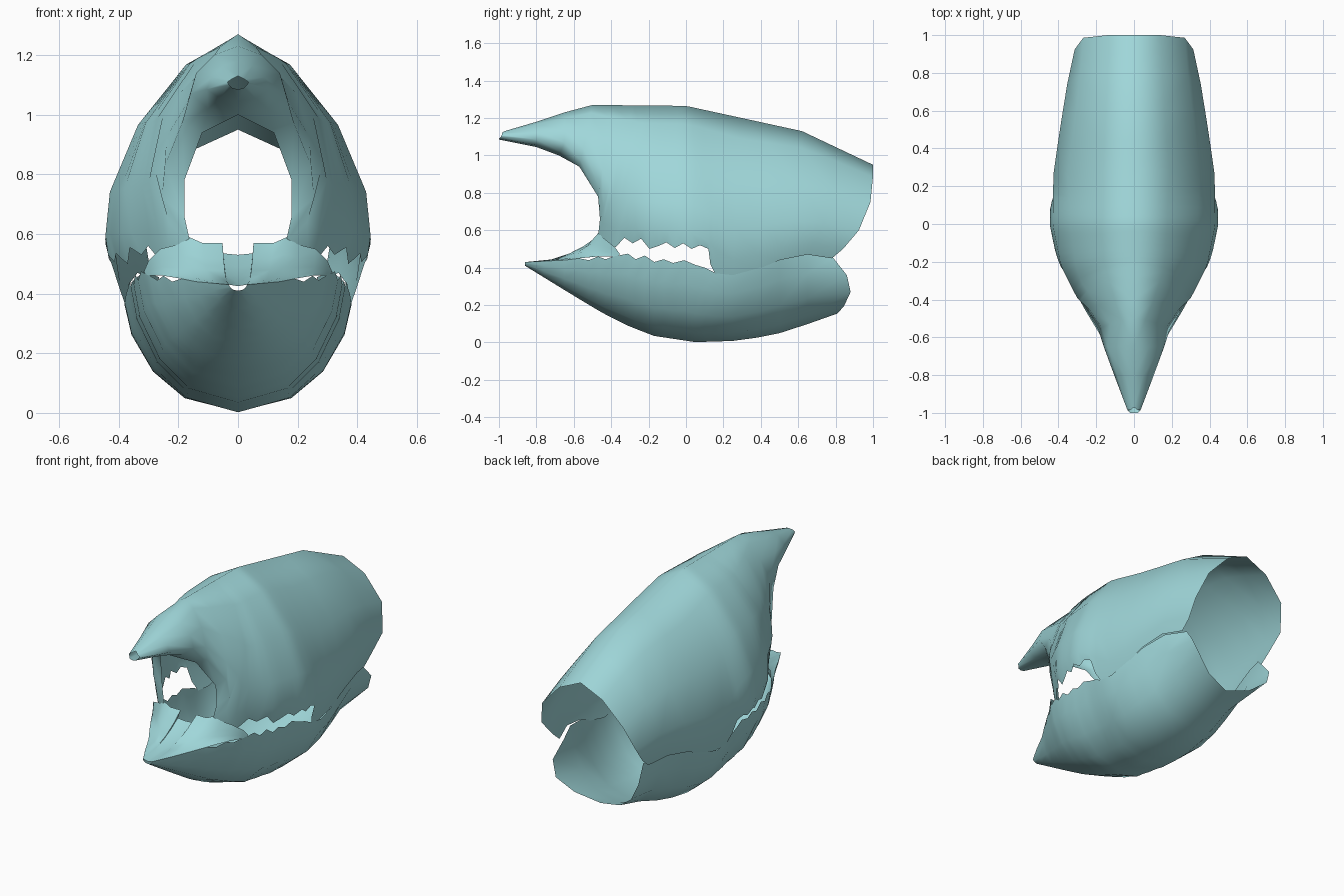
import bpy, math

# Pale teal shell colour
shell_mat = bpy.data.materials.new("pale_teal")
shell_mat.diffuse_color = (.35, .68, .70, 1)


def interp(table, t):
    """Piecewise linear lookup in a list of (t, value)."""
    if t <= table[0][0]:
        return table[0][1]
    for (a, va), (b, vb) in zip(table, table[1:]):
        if t <= b:
            return va + (vb - va) * (t - a) / (b - a)
    return table[-1][1]


def skin(name, rows, angle=65):
    """Skin equal-length half rows and mirror them across x = 0."""
    n = len(rows[0])
    verts = [p for r in rows for p in r]
    faces = [(i * n + k, i * n + k + 1, (i + 1) * n + k + 1, (i + 1) * n + k)
             for i in range(len(rows) - 1) for k in range(n - 1)]
    me = bpy.data.meshes.new(name)
    me.from_pydata(verts, [], faces)
    me.validate()
    me.materials.append(shell_mat)
    ob = bpy.data.objects.new(name, me)
    bpy.context.collection.objects.link(ob)
    m = ob.modifiers.new("mirror", 'MIRROR')
    m.merge_threshold = 0.002
    bpy.context.view_layer.objects.active = ob
    ob.select_set(True)
    bpy.ops.object.modifier_apply(modifier=m.name)
    bpy.ops.object.shade_smooth_by_angle(angle=math.radians(angle))
    ob.select_set(False)
    return ob


# Upper shell: side profile, plan width, skirt height and arch section
TOP = [(-.5, 1.27), (0, 1.265), (.62, 1.13), (1, .95)]
WIDTH = [(-.7, .16), (-.5, .22), (-.4, .30), (-.22, .40), (0, .45),
         (.3, .43), (.6, .385), (.9, .33), (1, .30)]
REF = [(-.55, .85), (-.4, .73), (-.2, .62), (0, .56), (.4, .55), (1, .63)]
SKIRT = [(-.42, .54), (0, .52), (.1, .48), (.2, .37), (.3, .36)]
ARCH = [(0, 0), (.13, .38), (.41, .74), (.75, .96), (1, 1), (1.35, .83)]
STEPS = [0, .13, .4, .7, .9, 1]


def arch_row(y0, y1, z1, x1=None, power=1.0, skirt=None):
    row = []
    for s in STEPS:
        y = y0 + (y1 - y0) * s ** power
        low = z1 if skirt is None or s == 1 else skirt
        z = interp(TOP, y0) + (low - interp(TOP, y0)) * s
        u = (interp(TOP, y) - z) / (interp(TOP, y) - interp(REF, y))
        row.append((interp(WIDTH, y) * interp(ARCH, u) if s else 0, y, z))
    if x1 is not None:
        row[-1] = (x1, y1, z1)
    return row


# Pointed beak
upper = [
    [(0, -.97, 1.13), (.02, -.985, 1.12), (.035, -.985, 1.11),
     (.03, -.99, 1.1), (.02, -1, 1.09), (0, -1, 1.085)],
    [(0, -.8, 1.18), (.05, -.8, 1.165), (.09, -.8, 1.125),
     (.105, -.8, 1.085), (.06, -.8, 1.055), (0, -.8, 1.045)],
    [(0, -.65, 1.23), (.08, -.65, 1.2), (.14, -.65, 1.14),
     (.16, -.65, 1.07), (.1, -.67, 1.02), (0, -.68, 1.0)],
]
# Edge of the oval front opening
upper += [arch_row(-.5, -.57, .94, .12), arch_row(-.4, -.47, .78, .18),
          arch_row(-.28, -.46, .66, .18), arch_row(-.22, -.47, .57, .16)]
# Ragged upper tooth line
tooth_z = [.53, .51, .56, .53, .555, .50, .515, .535, .505, .53, .50, .52, .50]
for i, z in enumerate(tooth_z):
    y1 = -.42 + .045 * i
    upper.append(arch_row(-.2 + .027 * i, y1, z, skirt=interp(SKIRT, y1)))
# Rear part, down to the jaw seam
for y0, y1, z1, p in [(.15, .13, .42, 1), (.19, .16, .36, 1), (.29, .25, .355, 1),
                      (.44, .38, .39, 1.4), (.62, .5, .44, 2),
                      (.8, .65, .47, 2.5), (1, .78, .45, 3)]:
    upper.append(arch_row(y0, y1, z1, power=p, skirt=min(interp(SKIRT, y1), z1 + .06)
                          if y1 < .2 else None))
skin("upper_shell", upper)

# Lower jaw: rounded trough, rim given as (y, x, z)
KEEL = [(-.86, .41), (-.6, .25), (-.45, .16), (-.3, .085), (-.17, .035),
        (.05, .002), (.3, .01), (.55, .06), (.81, .16)]
BOWL = [(0, 0), (.12, .47), (.37, .75), (.72, .94), (1, 1)]
rim = [(-.86, .03, .43), (-.76, .085, .435), (-.65, .14, .44), (-.57, .19, .45),
       (-.52, .22, .44), (-.47, .25, .46), (-.43, .27, .445), (-.39, .295, .46),
       (-.36, .31, .465), (-.31, .325, .475), (-.27, .335, .445), (-.22, .345, .465),
       (-.17, .35, .43), (-.12, .355, .445), (-.07, .36, .425), (-.01, .365, .44),
       (.05, .37, .415), (.1, .375, .40), (.16, .38, .37), (.25, .38, .36),
       (.38, .37, .395), (.5, .35, .445), (.65, .315, .475)]
jaw = []
for y, x, z in rim:
    zb = interp(KEEL, y)
    jaw.append([(x * w, y, zb + (z - zb) * v) for v, w in BOWL])
# Rounded rear rim of the jaw
jaw.append([(0, .81, .155), (.15, .845, .195), (.25, .88, .27),
            (.285, .86, .36), (.265, .785, .455)])
skin("lower_jaw", jaw)

# Ragged gum rising from the jaw lip to an inner crest, notched at the centre
lip = [(0, -.86, .425), (.03, -.86, .43), (.032, -.855, .43), (.085, -.76, .435),
       (.14, -.65, .44), (.19, -.57, .45), (.25, -.47, .46), (.295, -.39, .46),
       (.31, -.36, .465)]
crest = [(0, -.5, .53), (.05, -.5, .535), (.052, -.47, .57), (.12, -.47, .57),
         (.165, -.465, .59), (.2, -.45, .565), (.26, -.43, .55), (.30, -.38, .51),
         (.315, -.355, .475)]
gum = []
for a, b in zip(lip, crest):
    gum.append([(a[0] + (b[0] - a[0]) * t, a[1] + (b[1] - a[1]) * t,
                 a[2] + (b[2] - a[2]) * t ** 2.2) for t in (0, .35, .6, .8, 1)])
skin("gum_ledge", gum, 40)
